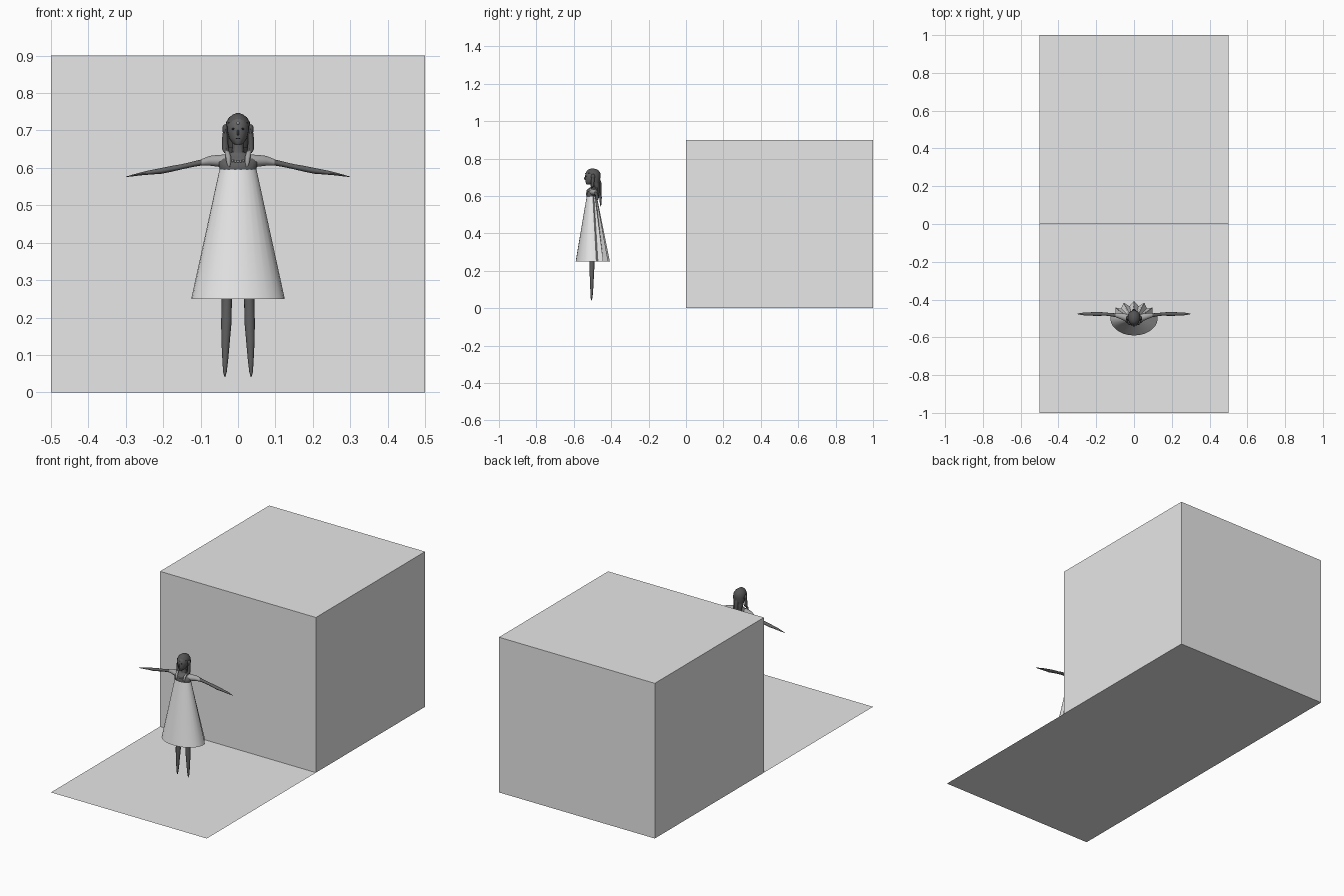
import bpy, bmesh, math
from mathutils import Vector, Matrix

def mat(name, v):
    m = bpy.data.materials.new(name)
    m.diffuse_color = (v, v, v, 1)
    return m

PALE = mat("pale grey", 0.8)
CLOTH = mat("dress white", 0.8)
SKIN = mat("dark skin grey", 0.12)
SLEEVE = mat("sleeve grey", 0.4)
HAIR = mat("hair grey", 0.09)
LIGHT = mat("trim grey", 0.35)
DARK = mat("feature black", 0.02)

def finish(name, bm, m, smooth=True, recalc=True):
    if recalc:
        bmesh.ops.recalc_face_normals(bm, faces=bm.faces)
    me = bpy.data.meshes.new(name)
    bm.to_mesh(me)
    bm.free()
    ob = bpy.data.objects.new(name, me)
    bpy.context.collection.objects.link(ob)
    me.materials.append(m)
    if smooth:
        bpy.ops.object.select_all(action='DESELECT')
        ob.select_set(True)
        bpy.context.view_layer.objects.active = ob
        bpy.ops.object.shade_smooth_by_angle(angle=math.radians(40))
    return ob

def loft(name, rings, m, axis='Z', n=14, cap=True):
    """rings: (x, y, z, r1, r2); Z rings use (rx, ry), X rings use (ry, rz)"""
    bm = bmesh.new()
    loops = []
    for x, y, z, a, b in rings:
        loop = []
        for i in range(n):
            t = 2 * math.pi * i / n
            c, s = a * math.cos(t), b * math.sin(t)
            p = (x + c, y + s, z) if axis == 'Z' else (x, y + c, z + s)
            loop.append(bm.verts.new(p))
        loops.append(loop)
    for p, q in zip(loops, loops[1:]):
        for i in range(n):
            j = (i + 1) % n
            bm.faces.new((p[i], p[j], q[j], q[i]))
    if cap:
        bm.faces.new(loops[0])
        bm.faces.new(loops[-1])
    return finish(name, bm, m)

def ball(name, c, r, m, seg=16):
    bm = bmesh.new()
    bmesh.ops.create_uvsphere(bm, u_segments=seg, v_segments=seg // 2 + 2, radius=1)
    bmesh.ops.transform(bm, verts=bm.verts,
                        matrix=Matrix.Translation(c) @ Matrix.Diagonal((*r, 1)))
    return finish(name, bm, m)

# floor sheet under everything
bm = bmesh.new()
bm.faces.new([bm.verts.new(p) for p in ((-.5, -1, 0), (.5, -1, 0), (.5, 1, 0), (-.5, 1, 0))])
finish("floor", bm, PALE, smooth=False, recalc=False)

# large block, open where it meets the floor
bm = bmesh.new()
bmesh.ops.create_cube(bm, size=1)
bmesh.ops.transform(bm, verts=bm.verts,
                    matrix=Matrix.Translation((0, .5, .45)) @ Matrix.Diagonal((1, 1, .9, 1)))
bmesh.ops.delete(bm, geom=[f for f in bm.faces if f.normal.z < -.5], context='FACES_ONLY')
finish("block", bm, PALE, smooth=False, recalc=False)

# skirt: plain curve in front, zigzag folds behind
bm = bmesh.new()
N, hem, waist = 28, [], []
for i in range(N):
    t = 2 * math.pi * i / N
    c, s = math.cos(t), math.sin(t)
    k = 1.0
    if s > .05:
        k = .74 if i % 2 == 0 else 1.03
    hem.append(bm.verts.new((.125 * c * (1 if s <= .05 else (k + 1) / 2),
                             -.50 + .09 * s * k, .25)))
    waist.append(bm.verts.new((.049 * c, -.504 + .027 * s, .598)))
for i in range(N):
    j = (i + 1) % N
    bm.faces.new((hem[i], hem[j], waist[j], waist[i]))
bm.faces.new(waist)
finish("skirt", bm, CLOTH)

# torso and neck
loft("torso", [(0, -.504, .585, .047, .025), (0, -.506, .600, .050, .027),
               (0, -.504, .615, .053, .027), (0, -.497, .628, .052, .022),
               (0, -.493, .636, .034, .016), (0, -.494, .642, .016, .014),
               (0, -.500, .675, .014, .014)], SKIN, n=18)

# head, face and hair cap
loft("head", [(0, -.521, .661, .006, .010), (0, -.514, .667, .015, .021),
              (0, -.506, .680, .024, .032), (0, -.503, .700, .029, .037),
              (0, -.502, .718, .029, .036), (0, -.502, .733, .022, .028),
              (0, -.502, .741, .010, .014)], SKIN, n=20)
loft("hair_cap", [(0, -.482, .655, .026, .018), (0, -.484, .680, .031, .024),
                  (0, -.488, .705, .033, .031), (0, -.496, .722, .032, .038),
                  (0, -.498, .735, .024, .032), (0, -.499, .743, .013, .020),
                  (0, -.499, .747, .003, .005)], HAIR, n=20)
loft("back_hair", [(0, -.485, .690, .029, .022), (0, -.478, .660, .028, .016),
                   (0, -.473, .635, .025, .012), (0, -.472, .610, .016, .008),
                   (0, -.470, .595, .006, .004)], HAIR)
loft("ponytail", [(0, -.470, .695, .012, .010), (0, -.460, .665, .011, .009),
                  (0, -.459, .630, .010, .008), (0, -.457, .590, .008, .007),
                  (0, -.456, .560, .005, .005), (0, -.456, .543, .001, .001)], HAIR, n=10)

# facial details
ball("nose", (0, -.540, .694), (.003, .005, .008), SKIN, 10)
ball("lips", (0, -.5345, .679), (.008, .004, .003), DARK, 10)
ball("forehead_jewel", (0, -.5365, .719), (.004, .003, .004), LIGHT, 8)

# necklace beads
for i in range(-2, 3):
    ball("necklace_bead", (i * .007, -.530 + .0004 * i * i, .617 + .0005 * i * i),
         (.0035, .003, .0035), LIGHT, 8)

# paired parts
for s, side in ((-1, "left"), (1, "right")):
    ball(side + "_eye", (s * .012, -.5345, .704), (.006, .003, .0025), DARK, 10)
    ball(side + "_hair_bun", (s * .034, -.497, .703), (.008, .011, .014), HAIR, 12)
    # side locks falling to the chest
    loft(side + "_side_lock", [(s * .033, -.497, .700, .007, .009),
                               (s * .035, -.499, .675, .008, .009),
                               (s * .034, -.500, .650, .009, .008),
                               (s * .030, -.512, .640, .007, .006)], HAIR, n=10)
    loft(side + "_braid", [(s * .029, -.510, .645, .006, .006),
                           (s * .026, -.526, .630, .007, .006),
                           (s * .025, -.530, .615, .006, .004),
                           (s * .024, -.532, .603, .002, .002)], LIGHT, n=10)
    # short sleeve then bare arm tapering to a point
    loft(side + "_sleeve", [(s * .035, -.497, .618, .020, .018),
                            (s * .055, -.492, .619, .019, .016),
                            (s * .075, -.487, .619, .015, .0135),
                            (s * .098, -.482, .6145, .011, .009)], SLEEVE, 'X')
    loft(side + "_arm", [(s * .090, -.484, .616, .010, .0085),
                         (s * .120, -.480, .610, .009, .0075),
                         (s * .150, -.477, .603, .008, .007),
                         (s * .180, -.476, .597, .010, .008),
                         (s * .205, -.476, .592, .011, .008),
                         (s * .235, -.476, .588, .008, .006),
                         (s * .260, -.476, .584, .008, .004),
                         (s * .280, -.476, .580, .005, .0025),
                         (s * .300, -.476, .576, .001, .0007)], SKIN, 'X')
    # leg tapering to a pointed toe
    loft(side + "_leg", [(s * .030, -.503, .45, .020, .020),
                         (s * .030, -.503, .30, .015, .015),
                         (s * .030, -.503, .25, .0135, .0135),
                         (s * .031, -.503, .19, .014, .0125),
                         (s * .033, -.504, .14, .0115, .010),
                         (s * .034, -.504, .09, .008, .0075),
                         (s * .035, -.505, .055, .005, .005),
                         (s * .035, -.505, .041, .001, .001)], SKIN)
